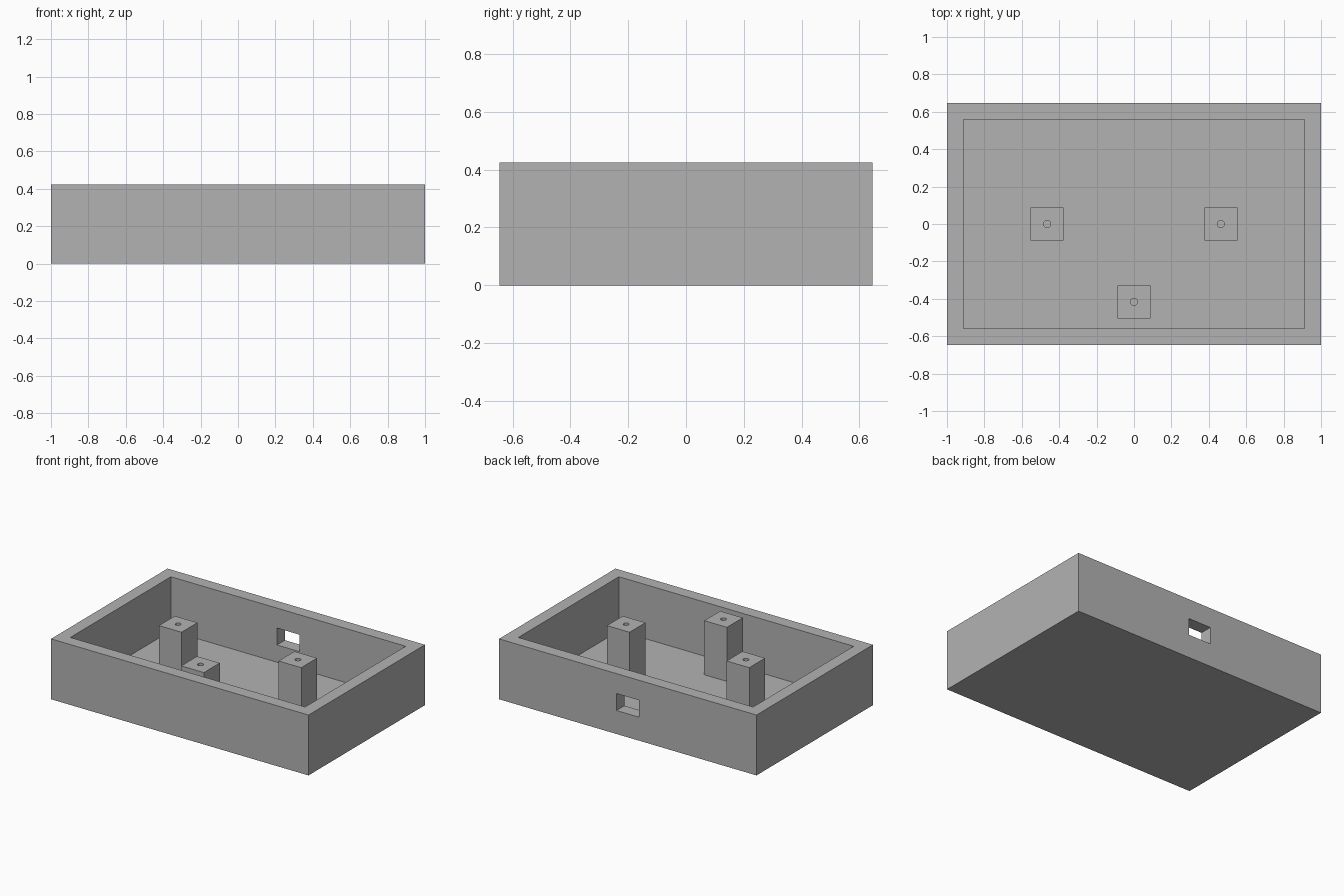
import bpy
import bmesh
from mathutils import Matrix, Vector

default = bpy.data.objects.get("Cube")
if default:
    bpy.data.objects.remove(default, do_unlink=True)

LENGTH, DEPTH, HEIGHT = 2.0, 1.292, 0.424
WALL, FLOOR = 0.088, 0.044
POST, HOLE = 0.176, 0.019

grey = bpy.data.materials.new("plain_grey")
grey.use_nodes = True
colour = (0.45, 0.45, 0.45, 1)
grey.diffuse_color = colour
grey.node_tree.nodes["Principled BSDF"].inputs["Base Color"].default_value = colour


def finish(name, bm):
    mesh = bpy.data.meshes.new(name)
    bm.to_mesh(mesh)
    bm.free()
    mesh.materials.append(grey)
    obj = bpy.data.objects.new(name, mesh)
    bpy.context.collection.objects.link(obj)
    return obj


def box(name, low, high):
    """Box between two opposite corners."""
    low, high = Vector(low), Vector(high)
    bm = bmesh.new()
    bmesh.ops.create_cube(bm, size=1, matrix=Matrix.Translation((low + high) / 2)
                          @ Matrix.Diagonal((*(high - low), 1)))
    return finish(name, bm)


def cylinder(name, x, y, low, high):
    bm = bmesh.new()
    bmesh.ops.create_cone(bm, cap_ends=True, segments=32, radius1=HOLE, radius2=HOLE,
                          depth=high - low,
                          matrix=Matrix.Translation((x, y, (low + high) / 2)))
    return finish(name, bm)


def cut(target, cutter):
    mod = target.modifiers.new(cutter.name, "BOOLEAN")
    mod.operation = "DIFFERENCE"
    mod.solver = "EXACT"
    mod.object = cutter
    cutter.hide_render = True
    cutter.hide_viewport = True
    cutter.display_type = "WIRE"


# Open tray: solid block with its interior hollowed out
half_x, half_y = LENGTH / 2, DEPTH / 2
tray = box("tray", (-half_x, -half_y, 0), (half_x, half_y, HEIGHT))
cut(tray, box("interior_cutter", (WALL - half_x, WALL - half_y, FLOOR),
              (half_x - WALL, half_y - WALL, HEIGHT + 0.1)))

# Rectangular cable opening through the back wall
cut(tray, box("opening_cutter", (-POST / 2, half_y - WALL - 0.05, 0.165),
              (POST / 2, half_y + 0.05, 0.284)))

# Three square mounting posts with screw holes
for name, x, y in (("right_post", -0.465, 0), ("left_post", 0.465, 0),
                   ("front_post", 0, -0.416)):
    r = POST / 2
    post = box(name, (x - r, y - r, FLOOR), (x + r, y + r, HEIGHT))
    cut(post, cylinder(name + "_hole_cutter", x, y, FLOOR + 0.01, HEIGHT + 0.1))
